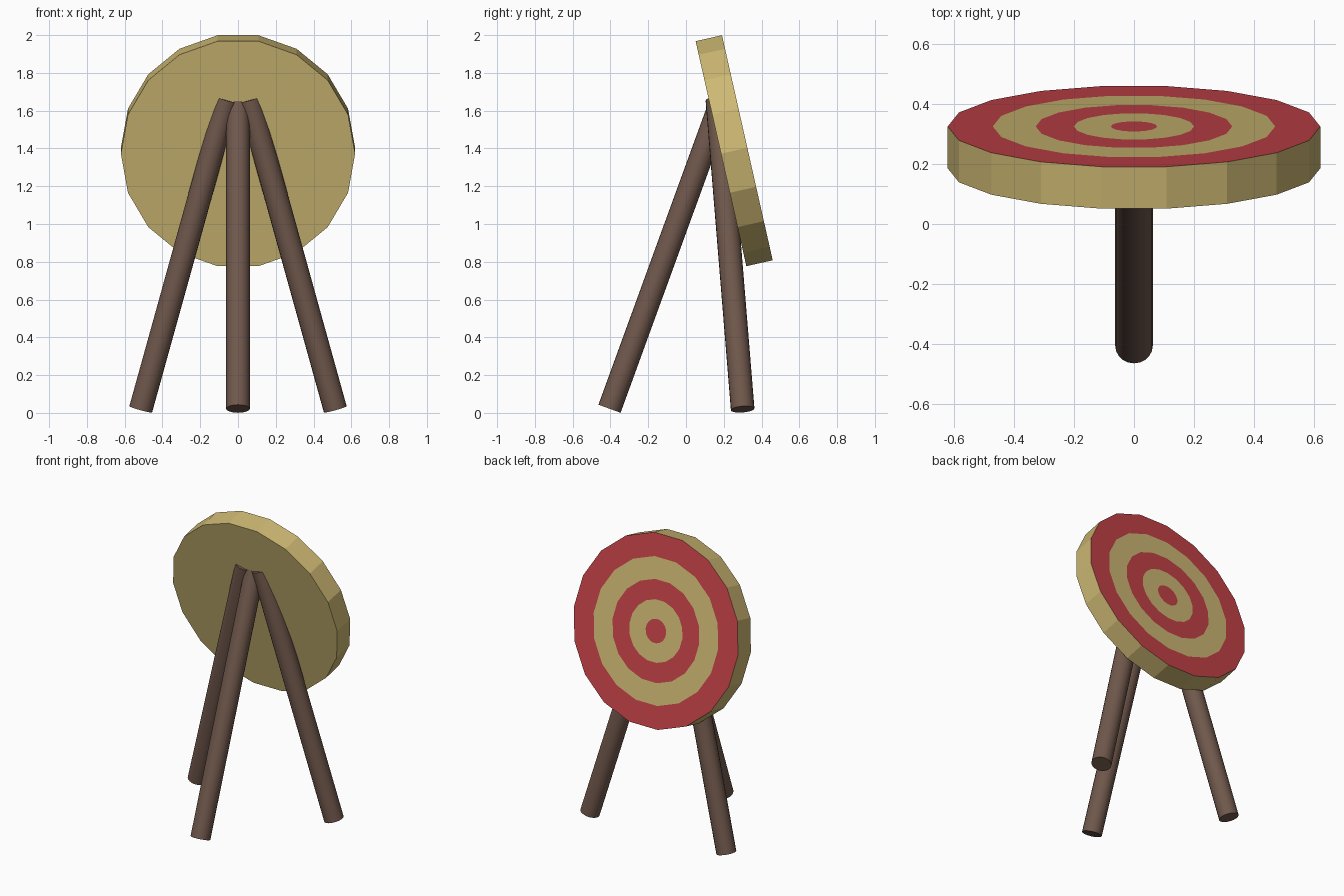
import bpy, bmesh, math
from mathutils import Vector, Matrix

if "Cube" in bpy.data.objects:
    bpy.data.objects.remove(bpy.data.objects["Cube"])


def material(name, rgb):
    lin = [((c / 255 + 0.055) / 1.055) ** 2.4 for c in rgb]
    m = bpy.data.materials.new(name)
    m.diffuse_color = (*lin, 1)
    m.use_nodes = True
    m.node_tree.nodes["Principled BSDF"].inputs["Base Color"].default_value = m.diffuse_color
    return m


STRAW = material("straw", (205, 184, 115))
RED = material("red_paint", (196, 66, 71))
WOOD = material("dark_wood", (112, 88, 76))


def finish(name, bm, mats):
    bmesh.ops.recalc_face_normals(bm, faces=bm.faces)
    me = bpy.data.meshes.new(name)
    bm.to_mesh(me)
    bm.free()
    ob = bpy.data.objects.new(name, me)
    bpy.context.collection.objects.link(ob)
    for m in mats:
        me.materials.append(m)
    return ob


# Target disc: 18-sided, painted rings cut into the face
SIDES, THICK = 18, 0.143
RADII = [0.62, 0.47, 0.327, 0.2, 0.077]
bm = bmesh.new()


def ring(r, z):
    return [bm.verts.new((r * math.cos(math.tau * i / SIDES),
                          r * math.sin(math.tau * i / SIDES), z))
            for i in range(SIDES)]


def bridge(a, b, mat):
    for i in range(SIDES):
        j = (i + 1) % SIDES
        bm.faces.new((a[i], a[j], b[j], b[i])).material_index = mat


back = ring(RADII[0], -THICK / 2)
loops = [ring(r, THICK / 2) for r in RADII]
bm.faces.new(back[::-1])
bridge(back, loops[0], 0)
for k in range(len(loops) - 1):
    bridge(loops[k], loops[k + 1], 1 - k % 2)
bm.faces.new(loops[-1]).material_index = 1
target = finish("target_disc", bm, [STRAW, RED])
target.location = (0, 0.255, 1.388)
target.rotation_euler = (math.radians(-77.3), 0, 0)


# Tripod legs: round poles between two points
def leg(name, bottom, top):
    a, b = Vector(bottom), Vector(top)
    d = b - a
    bm = bmesh.new()
    mat = Matrix.Translation((a + b) / 2) @ d.to_track_quat('Z', 'Y').to_matrix().to_4x4()
    bmesh.ops.create_cone(bm, cap_ends=True, segments=20, radius1=0.0625,
                          radius2=0.0625, depth=d.length, matrix=mat)
    ob = finish(name, bm, [WOOD])
    bpy.ops.object.select_all(action='DESELECT')
    ob.select_set(True)
    bpy.context.view_layer.objects.active = ob
    bpy.ops.object.shade_smooth_by_angle(angle=math.radians(35))


leg("front_leg", (0, -0.405, 0.022), (0, 0.186, 1.645))
for side, s in (("left", -1), ("right", 1)):
    leg(side + "_leg", (s * 0.515, 0.30, 0.019), (s * 0.06, 0.166, 1.658))
